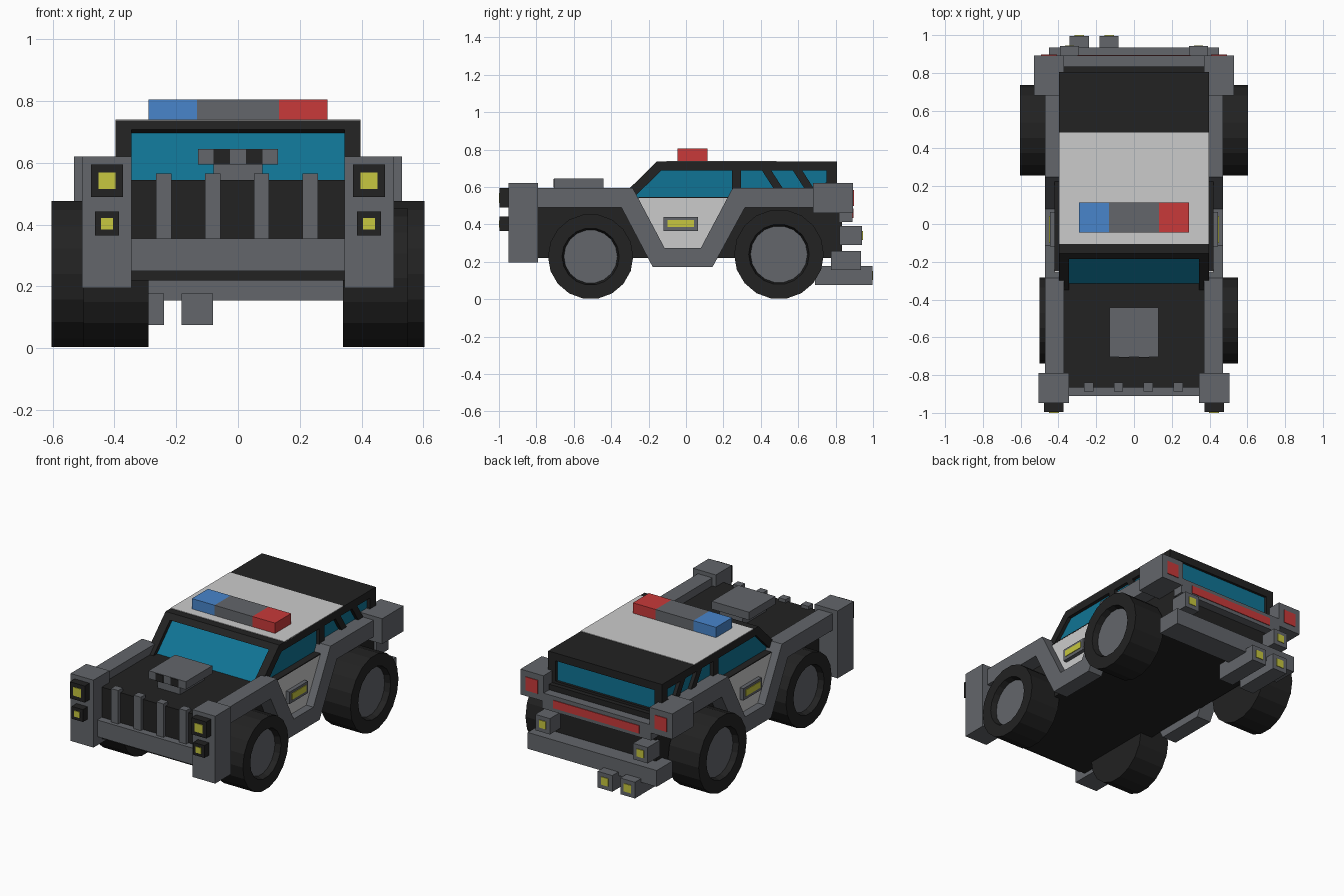
import bpy, bmesh, math
from mathutils import Matrix

cube = bpy.data.objects.get("Cube")
if cube:
    bpy.data.objects.remove(cube, do_unlink=True)


def material(name, r, g, b):
    m = bpy.data.materials.new(name)
    m.use_nodes = True
    m.diffuse_color = (r, g, b, 1)
    m.node_tree.nodes["Principled BSDF"].inputs["Base Color"].default_value = (r, g, b, 1)
    return m


GREY = material("steel grey", 0.125, 0.133, 0.147)
BLACK = material("soft black", 0.016, 0.016, 0.016)
WHITE = material("white paint", 0.6, 0.6, 0.6)
GLASS = material("teal glass", 0.005, 0.175, 0.3)
RED = material("red lamp", 0.58, 0.042, 0.042)
BLUE = material("blue lamp", 0.065, 0.235, 0.6)
YELLOW = material("yellow lamp", 0.57, 0.57, 0.05)


def finish(name, bm, *mats):
    bmesh.ops.recalc_face_normals(bm, faces=bm.faces)
    me = bpy.data.meshes.new(name)
    bm.to_mesh(me)
    bm.free()
    for m in mats:
        me.materials.append(m)
    ob = bpy.data.objects.new(name, me)
    bpy.context.collection.objects.link(ob)
    return ob


def prism(name, mat, x0, x1, points, mirror=False):
    """Extrude a (y, z) outline from x0 to x1, optionally on both sides."""
    bm = bmesh.new()
    for s in ((1, -1) if mirror else (1,)):
        a = [bm.verts.new((s * x0, y, z)) for y, z in points]
        b = [bm.verts.new((s * x1, y, z)) for y, z in points]
        bm.faces.new(a)
        bm.faces.new(b)
        for i in range(len(a)):
            j = (i + 1) % len(a)
            bm.faces.new((a[i], a[j], b[j], b[i]))
    return finish(name, bm, mat)


def box(name, mat, x0, x1, y0, y1, z0, z1, mirror=False):
    return prism(name, mat, x0, x1, [(y0, z0), (y1, z0), (y1, z1), (y0, z1)], mirror)


def lamp(name, mat, x, y, z, w, h, mirror=False):
    """Thin plate on a face at depth y."""
    box(name, mat, x - w / 2, x + w / 2, y - 0.004, y + 0.004, z - h / 2, z + h / 2, mirror)


def wheel(name, side, inner, outer, y, r, hub):
    """Tyre with a recessed grey hub on the outer face."""
    bm = bmesh.new()
    bmesh.ops.create_cone(bm, cap_ends=True, segments=18, radius1=r, radius2=r,
                          depth=outer - inner)
    cap = max(bm.faces, key=lambda f: f.calc_center_median().z)
    bmesh.ops.inset_region(bm, faces=[cap], thickness=r - hub - 0.01)
    bmesh.ops.inset_region(bm, faces=[cap], thickness=0.01, depth=-0.035)
    cap.material_index = 1
    turn = Matrix.Rotation(side * math.pi / 2, 4, 'Y')
    shift = Matrix.Translation((side * (inner + outer) / 2, y, r))
    bmesh.ops.transform(bm, matrix=shift @ turn, verts=bm.verts)
    finish(name, bm, BLACK, GREY)


# Wheels
wheel("front_left_wheel", 1, 0.34, 0.55, -0.51, 0.228, 0.143)
wheel("front_right_wheel", -1, 0.29, 0.50, -0.51, 0.228, 0.143)
wheel("rear_left_wheel", 1, 0.39, 0.604, 0.497, 0.24, 0.152)
wheel("rear_right_wheel", -1, 0.39, 0.604, 0.497, 0.24, 0.152)

# Body and doors
box("body", BLACK, -0.375, 0.375, -0.865, 0.835, 0.22, 0.545)
door = [(-0.27, 0.54), (-0.11, 0.24), (0.08, 0.24), (0.24, 0.54)]
prism("door_panel", WHITE, 0.36, 0.42, door, True)
box("door_sill", BLACK, 0.36, 0.421, -0.25, 0.235, 0.54, 0.546, True)
box("door_handle", GREY, 0.41, 0.445, -0.12, 0.063, 0.365, 0.44, True)
box("handle_lamp", YELLOW, 0.44, 0.449, -0.1, 0.043, 0.385, 0.424, True)

# Side trim dipping under the doors
trim = [(-0.8, 0.595), (-0.285, 0.595), (-0.115, 0.275), (0.08, 0.275), (0.25, 0.595),
        (0.7, 0.595), (0.7, 0.49), (0.315, 0.49), (0.142, 0.172), (-0.178, 0.172),
        (-0.345, 0.49), (-0.8, 0.49)]
prism("side_trim", GREY, 0.37, 0.47, trim, True)

# Cabin glass, pillars and roof
prism("cabin_glass", GLASS, -0.375, 0.375,
      [(-0.32, 0.54), (-0.155, 0.705), (0.79, 0.705), (0.79, 0.54)])
prism("windshield_pillar", BLACK, 0.345, 0.397,
      [(-0.35, 0.545), (-0.155, 0.737), (-0.13, 0.69), (-0.278, 0.545)], True)
box("door_pillar", BLACK, 0.36, 0.397, 0.245, 0.295, 0.54, 0.7, True)
for i, y in enumerate((0.405, 0.57)):
    prism("slanted_bar_%d" % (i + 1), BLACK, 0.36, 0.397,
          [(y, 0.69), (y + 0.05, 0.69), (y + 0.14, 0.55), (y + 0.09, 0.55)], True)
prism("rear_quarter_frame", BLACK, 0.36, 0.397,
      [(0.68, 0.59), (0.75, 0.625), (0.75, 0.54), (0.68, 0.54)], True)
box("rear_pillar", BLACK, 0.345, 0.397, 0.75, 0.806, 0.54, 0.7, True)
prism("roof", BLACK, -0.397, 0.397,
      [(-0.185, 0.707), (-0.155, 0.737), (0.806, 0.737), (0.806, 0.688), (-0.15, 0.688)])
box("white_roof_panel", WHITE, -0.397, 0.397, -0.105, 0.485, 0.734, 0.74)
box("rear_window_sill", BLACK, -0.38, 0.38, 0.76, 0.806, 0.53, 0.56)

# Roof light bar
box("light_bar_centre", GREY, -0.132, 0.132, -0.045, 0.115, 0.735, 0.805)
box("light_bar_red", RED, 0.132, 0.29, -0.045, 0.115, 0.735, 0.805)
box("light_bar_blue", BLUE, -0.29, -0.132, -0.045, 0.115, 0.735, 0.805)

# Hood scoop
box("scoop_base", GREY, -0.08, 0.08, -0.69, -0.45, 0.54, 0.6)
box("scoop", GREY, -0.13, 0.13, -0.705, -0.442, 0.595, 0.645)
box("scoop_opening", BLACK, 0.026, 0.08, -0.709, -0.70, 0.596, 0.643, True)

# Front end
box("front_corner", GREY, 0.345, 0.505, -0.948, -0.79, 0.195, 0.62, True)
box("front_bumper", GREY, -0.35, 0.35, -0.91, -0.85, 0.25, 0.355)
for i in range(4):
    x = -0.24 + i * 0.158
    box("grille_bar_%d" % (i + 1), GREY, x - 0.025, x + 0.025, -0.887, -0.84, 0.35, 0.566)
for name, z, size, glow in (("upper", 0.542, 0.104, 0.054), ("lower", 0.403, 0.078, 0.038)):
    box(name + "_headlight_housing", BLACK, 0.424 - size / 2, 0.424 + size / 2,
        -0.996, -0.94, z - size / 2, z + size / 2, True)
    lamp(name + "_headlight", YELLOW, 0.424, -0.996, z, glow, glow, True)

# Rear end
box("tail_block", GREY, 0.37, 0.53, 0.68, 0.893, 0.46, 0.62, True)
lamp("tail_lamp", RED, 0.45, 0.893, 0.54, 0.085, 0.085, True)
box("brake_light_frame", GREY, -0.38, 0.38, 0.82, 0.891, 0.412, 0.51)
lamp("brake_light", RED, 0, 0.891, 0.46, 0.6, 0.05)
box("rear_fog_housing", GREY, 0.29, 0.392, 0.82, 0.942, 0.29, 0.39, True)
lamp("rear_fog_lamp", YELLOW, 0.341, 0.942, 0.34, 0.048, 0.048, True)
box("rear_bumper", GREY, -0.45, 0.45, 0.775, 0.935, 0.155, 0.258)
for side, x in (("left", -0.132), ("right", -0.29)):
    box(side + "_exhaust", GREY, x - 0.051, x + 0.051, 0.69, 0.996, 0.076, 0.178)
    lamp(side + "_exhaust_tip", YELLOW, x, 0.996, 0.127, 0.05, 0.05)
